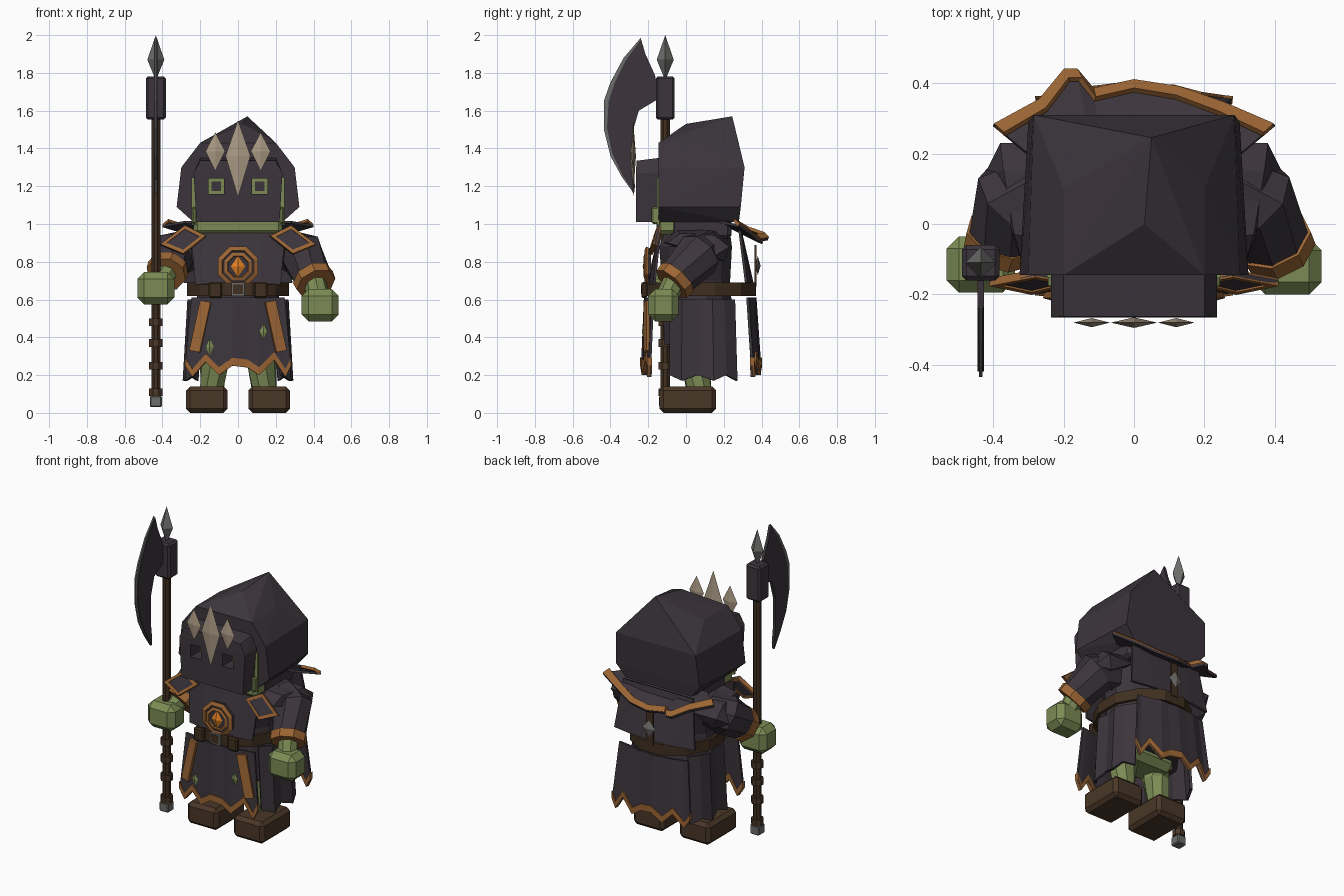
import bpy, bmesh, math
from mathutils import Vector

start_cube = bpy.data.objects.get("Cube")
if start_cube:
    bpy.data.objects.remove(start_cube, do_unlink=True)


def material(name, red, green, blue, rough=.9):
    mat = bpy.data.materials.new(name)
    mat.use_nodes = True
    mat.diffuse_color = (red, green, blue, 1)
    shader = mat.node_tree.nodes["Principled BSDF"]
    shader.inputs["Base Color"].default_value = (red, green, blue, 1)
    shader.inputs["Roughness"].default_value = rough
    return mat


cloth = material("dark cloth", .045, .036, .045)
skin = material("green skin", .2, .26, .09)
trim = material("copper trim", .33, .13, .035)
ember = material("glowing amber", .78, .22, .015)
boot_leather = material("boot leather", .068, .038, .021)
belt_leather = material("belt leather", .05, .028, .014)
bone = material("bone", .4, .32, .23)
steel = material("steel", .15, .15, .145)


def finish(name, bm, mat):
    bmesh.ops.recalc_face_normals(bm, faces=bm.faces[:])
    mesh = bpy.data.meshes.new(name)
    bm.to_mesh(mesh)
    bm.free()
    mesh.materials.append(mat)
    obj = bpy.data.objects.new(name, mesh)
    bpy.context.collection.objects.link(obj)
    return obj


def hull(name, points, mat):
    bm = bmesh.new()
    bmesh.ops.convex_hull(bm, input=[bm.verts.new(p) for p in points])
    return finish(name, bm, mat)


def box(name, center, size, mat, bevel=0):
    bm = bmesh.new()
    bmesh.ops.create_cube(bm, size=1)
    for v in bm.verts:
        v.co = Vector(center) + v.co * Vector(size)
    if bevel:
        bmesh.ops.bevel(bm, geom=bm.edges[:], offset=bevel, segments=1, affect='EDGES')
    return finish(name, bm, mat)


def loft(name, rings, mat, caps=True):
    bm = bmesh.new()
    rows = [[bm.verts.new(p) for p in ring] for ring in rings]
    count = len(rows[0])
    for low, high in zip(rows, rows[1:]):
        for i in range(count):
            j = (i + 1) % count
            bm.faces.new((low[i], low[j], high[j], high[i]))
    if caps:
        bm.faces.new(rows[0])
        bm.faces.new(rows[-1])
    return finish(name, bm, mat)


def thicken(obj, thickness):
    mod = obj.modifiers.new("thickness", 'SOLIDIFY')
    mod.thickness = thickness
    mod.offset = 0
    return obj


def sheet(name, upper, lower, mat, thickness=.014, closed=False):
    """Cloth or ribbon stretched between two rows of points."""
    bm = bmesh.new()
    top = [bm.verts.new(p) for p in upper]
    low = [bm.verts.new(p) for p in lower]
    for i in range(len(top) - (not closed)):
        j = (i + 1) % len(top)
        bm.faces.new((top[i], top[j], low[j], low[i]))
    return thicken(finish(name, bm, mat), thickness)


def tube(name, path, radii, mat, sides=8):
    path = [Vector(p) for p in path]
    rings = []
    for i, p in enumerate(path):
        along = path[min(i + 1, len(path) - 1)] - path[max(i - 1, 0)]
        turn = along.to_track_quat('Z', 'Y')
        angles = [math.tau * (k + .5) / sides for k in range(sides)]
        rings.append([p + turn @ Vector((math.cos(a), math.sin(a), 0)) * radii[i] for a in angles])
    return loft(name, rings, mat)


def oval(z, rx, front, back, sides=12):
    middle, depth = (front + back) / 2, (back - front) / 2
    angles = [math.tau * (k + .5) / sides for k in range(sides)]
    return [(rx * math.cos(a), middle + depth * math.sin(a), z) for a in angles]


def diamond(name, center, wide, deep, low, high, mat):
    x, y, z = center
    ring = [(x + wide, y, z), (x - wide, y, z), (x, y + deep, z), (x, y - deep, z)]
    return hull(name, ring + [(x, y, low), (x, y, high)], mat)


# Hood, head and mask
hood = [(s * x, y, z) for s in (-1, 1) for x, y, z in
        ((.235, -.145, 1.01), (.325, -.145, 1.09), (.3, -.145, 1.3), (.2, -.145, 1.43),
         (.235, .28, 1.01), (.3, .29, 1.09), (.285, .31, 1.3), (.2, .1, 1.43))]
hull("hood", hood + [(.05, .245, 1.57), (.03, 0, 1.53)], cloth)
box("head", (0, -.1, 1.1), (.47, .11, .31), skin, .02)
mask = hull("mask", [(s * x, y, z) for s in (-1, 1) for x, y, z in
            ((.22, -.265, 1.01), (.235, -.265, 1.27), (.2, -.262, 1.335),
             (.22, -.158, 1.01), (.235, -.14, 1.27), (.2, -.14, 1.35))], cloth)
for side, label in ((-1, "right"), (1, "left")):
    cutter = box("eye_cutter", (side * .115, -.2, 1.2), (.08, .3, .08), skin)
    cutter.hide_render = True
    cut = mask.modifiers.new("eye hole", 'BOOLEAN')
    cut.object, cut.operation, cut.solver = cutter, 'DIFFERENCE', 'EXACT'
    bpy.context.view_layer.objects.active = mask
    bpy.ops.object.modifier_apply(modifier=cut.name)
    bpy.data.objects.remove(cutter, do_unlink=True)
    box(label + "_eye_back", (side * .115, -.16, 1.2), (.09, .008, .09), skin)
    box(label + "_eye", (side * .115, -.165, 1.2), (.05, .006, .05), cloth)
    box(label + "_cheek", (side * .232, -.146, 1.12), (.03, .014, .25), skin)
    box(label + "_jaw", (side * .232, -.16, 1.045), (.024, .045, .09), skin, .008)
    diamond(label + "_crest_spike", (side * .12, -.28, 1.385), .052, .013, 1.28, 1.485, bone)
diamond("middle_crest_spike", (0, -.28, 1.36), .066, .015, 1.14, 1.55, bone)

# Torso, belt and medallion
loft("torso", [oval(.36, .235, -.12, .26), oval(.55, .23, -.13, .25), oval(.7, .22, -.13, .24),
               oval(.88, .27, -.15, .25), oval(.95, .24, -.12, .24)], cloth)
box("neck_yoke", (0, .08, .975), (.475, .32, .11), cloth, .02)
box("hips", (0, .07, .36), (.34, .24, .12), skin, .04)
thicken(loft("belt", [oval(.62, .27, -.22, .37), oval(.69, .27, -.22, .37)], belt_leather, False), .02)
box("belt_buckle", (0, -.225, .655), (.07, .02, .07), steel)
box("buckle_center", (0, -.235, .655), (.052, .008, .052), belt_leather)
for side in (-1, 1):
    box("belt_pouch", (side * .12, -.22, .65), (.07, .03, .085), belt_leather, .008)


def octagon(radius, y):
    angles = [math.tau * (k + .5) / 8 for k in range(8)]
    return [(radius * math.cos(a), y, .775 + radius * math.sin(a)) for a in angles]


loft("medallion_base", [octagon(.108, -.185), octagon(.1, -.21)], cloth)
sheet("medallion_outer_rim", octagon(.112, -.205), octagon(.088, -.215), trim, .012, True)
sheet("medallion_inner_rim", octagon(.076, -.212), octagon(.058, -.218), trim, .012, True)
diamond("medallion_gem", (0, -.215, .775), .038, .015, .72, .83, ember)

# Front and back drapes, mantle and back clasp
xs = (-.25, -.13, 0, .13, .25)
sheet("front_drape", [(x, -.14, .95) for x in xs],
      [(x * .9, -.2 + x * x * .5, .68) for x in xs], cloth)
sheet("back_drape", [(x, .28, 1) for x in xs],
      [(x * 1.15, .35 - x * x * .5, .69) for x in xs], cloth)
edge = [(-.4, .28, .99), (-.27, .35, .95), (-.2, .435, .92), (-.165, .435, .92),
        (-.12, .38, .91), (0, .405, .9), (.13, .385, .91), (.26, .34, .95), (.4, .28, .99)]
sheet("back_mantle", [(x * .7, .18, 1.01) for x, y, z in edge], edge, cloth)
sheet("mantle_trim", [(x * .92, y - .025, z + .03) for x, y, z in edge],
      [(x * .99, y, z + .005) for x, y, z in edge], trim, .018)
box("back_strap", (0, .368, .78), (.05, .012, .22), belt_leather)
diamond("back_clasp", (0, .38, .78), .05, .015, .73, .83, steel)

# Tabards with jagged trimmed hems
hem = [(-.28, .25), (-.24, .19), (-.17, .27), (-.1, .2), (-.03, .25),
       (.05, .24), (.11, .2), (.19, .28), (.25, .19), (.28, .25)]


def tabard(label, top_y, low_y, sign):
    bow = lambda x, y: y + sign * (.03 - x * x * .6 + .008 * math.cos(x * 45))
    low = [(x, bow(x, low_y), z) for x, z in hem]
    sheet(label + "_tabard", [(x * .88, bow(x, top_y), .61) for x, z in hem], low, cloth)
    sheet(label + "_hem_trim", [(x, y, z + .042) for x, y, z in low], low, trim, .024)


tabard("front", -.185, -.2, -1)
tabard("back", .335, .36, 1)
for s in (-1, 1):
    top, low = Vector((s * .142, -.21, .585)), Vector((s * .2, -.212, .32))
    width = Vector((s * .055, .015, .01))
    sheet("tabard_side_trim", [top, low], [top + width, low + width], trim, .028)
for x, z in ((-.15, .35), (.135, .43)):
    diamond("tabard_slit", (x, -.226, z), .022, .008, z - .045, z + .045, skin)

# Limbs, shoulder flaps and side skirts on both sides
for s, label, cuff, hand in ((-1, "right", Vector((-.375, -.05, .75)), (-.435, -.115, .66)),
                             (1, "left", Vector((.405, -.06, .7)), (.435, -.12, .57))):
    shoulder, elbow = Vector((s * .24, .1, .87)), Vector((s * .34, .07, .84))
    tube(label + "_sleeve", [shoulder, elbow, cuff], [.11, .125, .1], cloth)
    away = (cuff - elbow).normalized() * .026
    tube(label + "_cuff_trim", [cuff - away, cuff + away], [.112, .108], trim)
    tube(label + "_wrist", [cuff, hand], [.06, .06], skin)
    box(label + "_hand", hand, (.195, .16, .17), skin, .035)

    flap = [Vector((s * x, y, z)) for x, y, z in
            ((.17, -.16, .935), (.28, -.14, .99), (.41, -.165, .89), (.29, -.19, .84))]
    middle = sum(flap, Vector()) / 4
    sheet(label + "_shoulder_flap", flap[:2], [flap[3], flap[2]], cloth)
    sheet(label + "_flap_trim", flap, [p.lerp(middle, .27) for p in flap], trim, .024, True)
    hull(label + "_shoulder_pad", [(s * x, y, z) for x, y, z in
         ((.2, -.12, .9), (.2, -.05, .97), (.2, .15, .97), (.2, .23, .88), (.32, -.1, .9),
          (.34, -.03, .95), (.37, .15, .94), (.38, .23, .88), (.42, .15, .83), (.34, .2, .8))], cloth)

    folds = [(.2, -.08), (.25, -.02), (.235, .06), (.26, .14), (.235, .2), (.19, .255)]
    sheet(label + "_side_skirt", [(s * x, y, .6) for x, y in folds],
          [(s * (x + .025), y * 1.05, .2 - .03 * (i % 2)) for i, (x, y) in enumerate(folds)],
          cloth, .016)
    tube(label + "_leg", [(s * .11, .05, .42), (s * .125, .05, .28), (s * .14, .07, .1)],
         [.1, .08, .065], skin)
    box(label + "_boot", (s * .165, .01, .07), (.22, .3, .14), boot_leather, .022)

# Polearm
px, py = -.435, -.11


def pole_part(name, low, high, radius, mat, sides=8):
    return tube(name, [(px, py, low), (px, py, high)], [radius, radius], mat, sides)


pole_part("pole_shaft", .06, 1.6, .026, belt_leather)
for z in (.11, .25, .37, .48):
    pole_part("pole_wrap", z - .02, z + .02, .038, boot_leather)
box("pole_butt", (px, py, .06), (.064, .064, .06), steel, .006)
box("pole_socket", (px, py, 1.667), (.106, .1, .23), cloth, .012)
diamond("spear_tip", (px, py, 1.87), .045, .045, 1.76, 2, steel)

# Crescent blade with a pale sharpened edge
outer = [(-.24, 1.985), (-.33, 1.88), (-.4, 1.75), (-.435, 1.65), (-.435, 1.5),
         (-.4, 1.36), (-.34, 1.25), (-.275, 1.16)]
inner = [(-.215, 1.9), (-.165, 1.79), (-.15, 1.72), (-.15, 1.66), (-.25, 1.6),
         (-.285, 1.48), (-.285, 1.32), (-.27, 1.2)]
place = lambda row: [Vector((px, y, z)) for y, z in row]
rim, spine = place(outer), place(inner)
bevel_line = [a.lerp(b, .09) for a, b in zip(rim, spine)]
sheet("blade", bevel_line, spine, cloth, .018)
sheet("blade_edge", rim, bevel_line, steel, .009)
